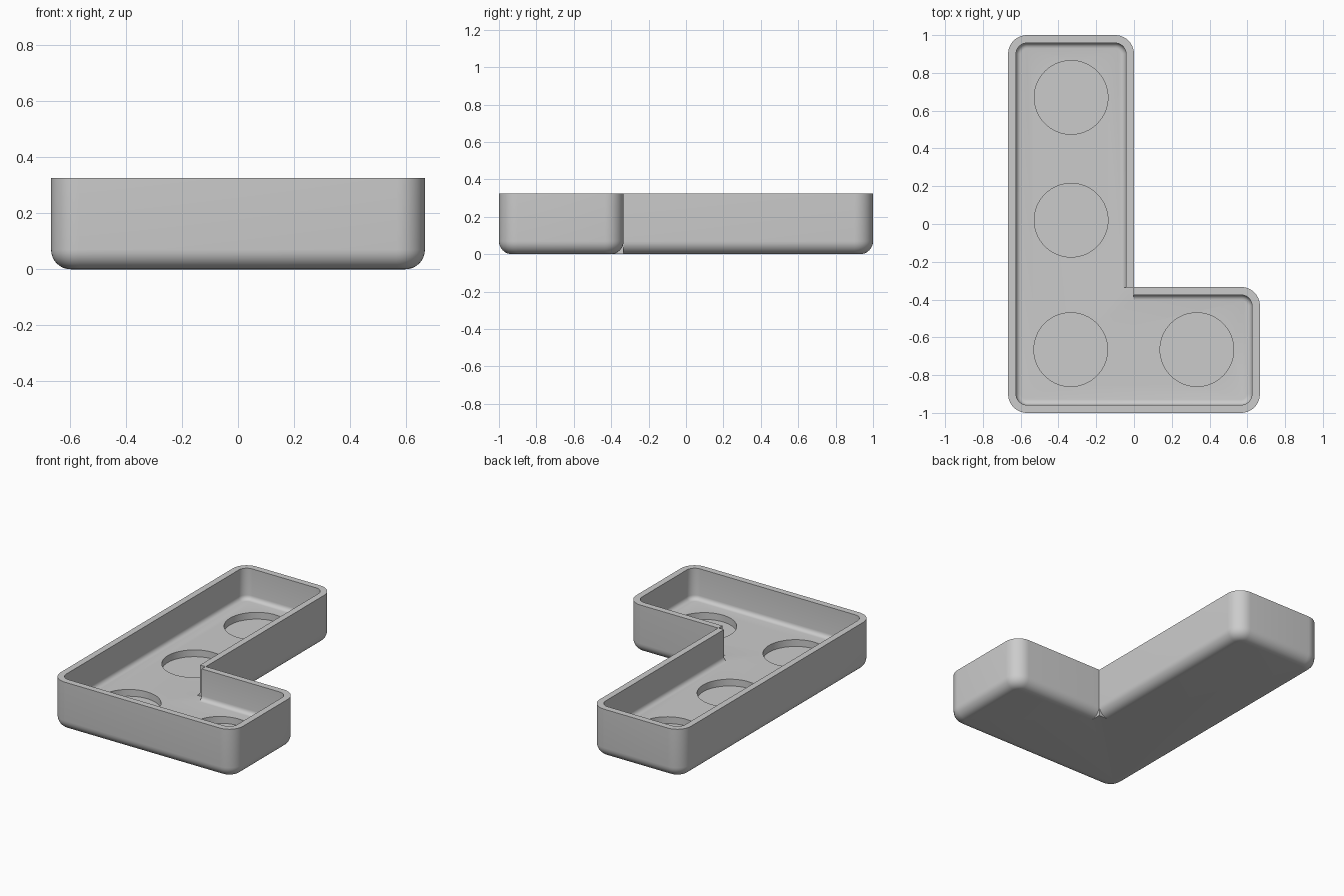
import bpy, bmesh
from math import pi, sin, cos, radians

if "Cube" in bpy.data.objects:
    bpy.data.objects.remove(bpy.data.objects["Cube"])

H = 0.325          # overall height
WALL = 0.042       # wall thickness
FLOOR = 0.12       # height of the inner floor
R = 0.1            # outer corner radius
W, L, S = 2 / 3, 1.0, -1 / 3   # half width, half length, y of the inner elbow


def l_profile(d, e):
    """L outline inset by d; the elbow keeps a small square step."""
    r, pts = R - d, []

    def arc(x, y, start):
        for i in range(11):
            a = start + pi / 2 * i / 10
            pts.append((x + r * cos(a), y + r * sin(a)))

    arc(-W + R, -L + R, pi)
    arc(W - R, -L + R, 1.5 * pi)
    arc(W - R, S - R, 0)
    s = max(d, e + 0.001)
    pts.extend([(-e, S - s), (-e, S - e), (-s, S - e)])
    arc(-R, L - R, 0)
    arc(-W + R, L - R, pi / 2)
    return pts


# Tray shell: rounded base, outer wall, rim, inner wall, filleted floor
levels = []
base_r, fillet = 0.07, 0.028
for i in range(9):
    a = pi / 2 * i / 8
    levels.append((base_r * (1 - sin(a)), base_r * (1 - cos(a)), 0.0))
levels.append((0.0, H, 0.0))
levels.append((WALL, H, 0.003))
for i in range(6):
    a = pi / 2 * i / 5
    levels.append((WALL + fillet * (1 - cos(a)), FLOOR + fillet * (1 - sin(a)), 0.003))

bm = bmesh.new()
rings = [[bm.verts.new((x, y, z)) for x, y in l_profile(d, e)] for d, z, e in levels]
n = len(rings[0])
for lo, hi in zip(rings, rings[1:]):
    for i in range(n):
        j = (i + 1) % n
        bm.faces.new((lo[i], lo[j], hi[j], hi[i]))
bm.faces.new(rings[0][::-1])
bm.faces.new(rings[-1])
bmesh.ops.recalc_face_normals(bm, faces=bm.faces[:])
mesh = bpy.data.meshes.new("tray")
bm.to_mesh(mesh)
bm.free()
tray = bpy.data.objects.new("tray", mesh)
bpy.context.collection.objects.link(tray)

# Round pockets sunk into the floor
depth = 0.045
for x, y in [(-0.333, 0.67), (-0.333, 0.02), (-0.335, -0.665), (0.333, -0.665)]:
    bpy.ops.mesh.primitive_cylinder_add(vertices=64, radius=0.195, depth=0.2,
                                        location=(x, y, FLOOR - depth + 0.1))
    cutter = bpy.context.object
    cutter.name = "pocket_cutter"
    cutter.hide_render = True
    bpy.context.view_layer.objects.active = tray
    mod = tray.modifiers.new("pocket", 'BOOLEAN')
    mod.operation = 'DIFFERENCE'
    mod.solver = 'EXACT'
    mod.object = cutter
    bpy.ops.object.modifier_apply(modifier=mod.name)
    bpy.data.objects.remove(cutter)

# Smooth shading with crisp rim and pocket edges
bpy.ops.object.select_all(action='DESELECT')
tray.select_set(True)
bpy.context.view_layer.objects.active = tray
bpy.ops.object.shade_smooth_by_angle(angle=radians(30))
